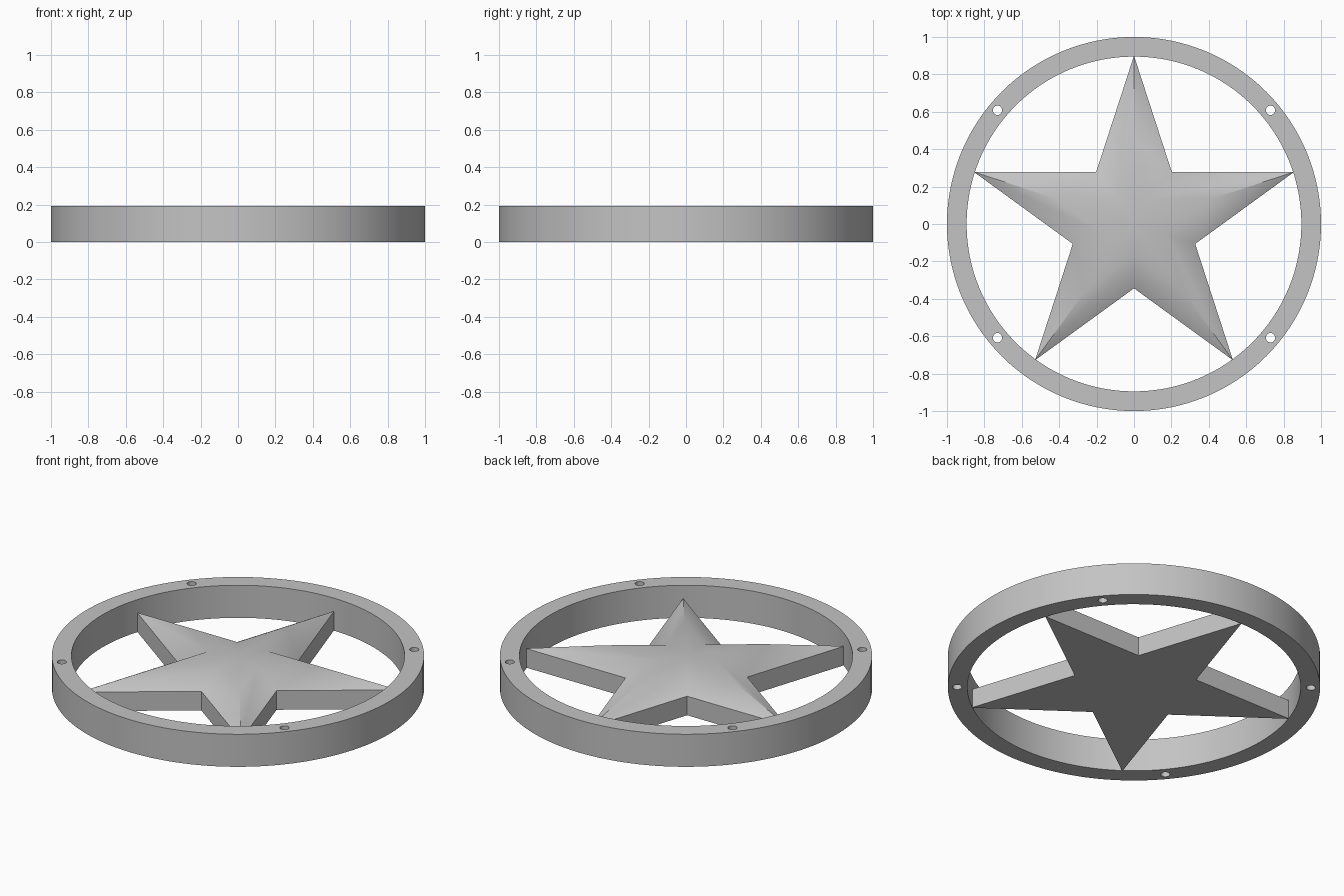
import bpy, bmesh
from math import radians, cos, sin, pi

cube = bpy.data.objects.get("Cube")
if cube:
    bpy.data.objects.remove(cube, do_unlink=True)

HEIGHT = 0.193      # full height of ring and star
EDGE = 0.113        # height of the star's upright walls
TIP, VALLEY = 0.9, 0.344
OUTER, INNER = 1.0, 0.895

grey = bpy.data.materials.new("grey_metal")
grey.use_nodes = True
colour = (0.55, 0.55, 0.55, 1)
grey.diffuse_color = colour
grey.node_tree.nodes["Principled BSDF"].inputs["Base Color"].default_value = colour


def make_object(name, bm):
    bmesh.ops.recalc_face_normals(bm, faces=bm.faces[:])
    mesh = bpy.data.meshes.new(name)
    bm.to_mesh(mesh)
    bm.free()
    mesh.materials.append(grey)
    obj = bpy.data.objects.new(name, mesh)
    bpy.context.collection.objects.link(obj)
    return obj


def activate(obj):
    bpy.ops.object.select_all(action='DESELECT')
    obj.select_set(True)
    bpy.context.view_layer.objects.active = obj


def smooth(obj, angle):
    activate(obj)
    bpy.ops.object.shade_smooth_by_angle(angle=radians(angle))


def loop(bm, radii, z):
    """Closed loop of vertices, one per radius, starting at +y."""
    n = len(radii)
    return [bm.verts.new((r * cos(pi / 2 + 2 * pi * i / n),
                          r * sin(pi / 2 + 2 * pi * i / n), z))
            for i, r in enumerate(radii)]


def bridge(bm, a, b):
    for i in range(len(a)):
        j = (i + 1) % len(a)
        bm.faces.new((a[i], a[j], b[j], b[i]))


# Outer ring: rectangular section swept around the circle
bm = bmesh.new()
section = [(OUTER, 0), (OUTER, HEIGHT), (INNER, HEIGHT), (INNER, 0)]
loops = [loop(bm, [r] * 128, z) for r, z in section]
for k in range(4):
    bridge(bm, loops[k], loops[(k + 1) % 4])
ring = make_object("outer_ring", bm)

# Four screw holes drilled through the ring
bm = bmesh.new()
for sx in (-1, 1):
    for sy in (-1, 1):
        made = bmesh.ops.create_cone(bm, cap_ends=True, segments=24,
                                     radius1=0.025, radius2=0.025, depth=0.6)
        bmesh.ops.translate(bm, verts=made["verts"], vec=(0.73 * sx, 0.608 * sy, 0.1))
cutter = make_object("hole_cutter", bm)
cutter.hide_render = True
drill = ring.modifiers.new("screw_holes", 'BOOLEAN')
drill.operation = 'DIFFERENCE'
drill.solver = 'EXACT'
drill.object = cutter
activate(ring)
bpy.ops.object.modifier_apply(modifier=drill.name)
bpy.data.objects.remove(cutter, do_unlink=True)
smooth(ring, 30)

# Star: upright walls, sloped shoulders, half-size plateau
bm = bmesh.new()
points = [TIP, VALLEY] * 5
base = loop(bm, points, 0)
rim = loop(bm, points, EDGE)
plateau = loop(bm, [r / 2 for r in points], HEIGHT)
bridge(bm, base, rim)
bridge(bm, rim, plateau)
for edge, z in ((base, 0), (plateau, HEIGHT)):
    centre = bm.verts.new((0, 0, z))
    for i in range(10):
        bm.faces.new((edge[i], edge[(i + 1) % 10], centre))
star = make_object("star", bm)
smooth(star, 40)
